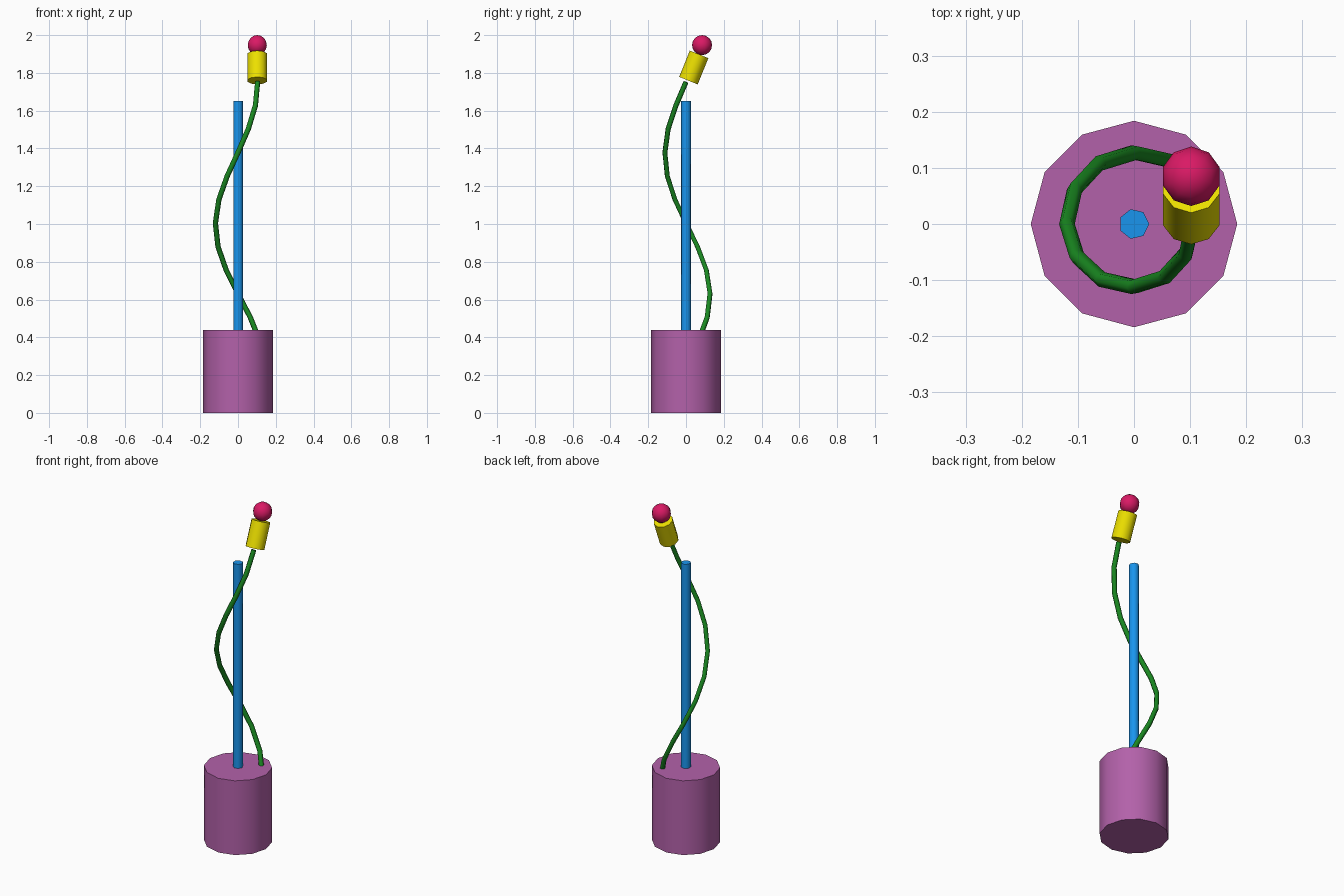
import bpy
from math import radians, pi, sin, cos
from mathutils import Vector

if "Cube" in bpy.data.objects:
    bpy.data.objects.remove(bpy.data.objects["Cube"])


def finish(name, color, angle=60):
    ob = bpy.context.object
    ob.name = name
    mat = bpy.data.materials.new(name + "_colour")
    mat.diffuse_color = (*color, 1)
    mat.use_nodes = True
    mat.node_tree.nodes["Principled BSDF"].inputs["Base Color"].default_value = mat.diffuse_color
    ob.data.materials.append(mat)
    bpy.ops.object.shade_smooth_by_angle(angle=radians(angle))
    return ob


def prism(name, sides, radius, bottom, length, color, tilt=0.0):
    """Cylinder with a vertex on +Y, tilted towards +Y about its bottom centre."""
    axis = Vector((0, sin(tilt), cos(tilt)))
    bpy.ops.mesh.primitive_cylinder_add(
        vertices=sides, radius=radius, depth=length,
        location=Vector(bottom) + axis * length / 2, rotation=(-tilt, 0, 0))
    return finish(name, color), axis


# Pot
prism("pot", 12, 0.184, (0, 0, 0), 0.44, (0.45, 0.12, 0.40))

# Support pole, seven sided with one vertex on +X
pole, _ = prism("support_pole", 7, 0.027, (0, 0, 0.40), 1.25, (0.01, 0.30, 0.85))
pole.rotation_euler.z = -pi / 2

# Vine: narrowing helix, one point every 30 degrees
curve = bpy.data.curves.new("vine", 'CURVE')
curve.dimensions = '3D'
curve.bevel_depth = 0.014
curve.bevel_resolution = 1
curve.use_fill_caps = True
spline = curve.splines.new('POLY')
spline.points.add(11)
for i, p in enumerate(spline.points):
    deg = 30 * (i + 1)
    a, r = radians(deg), 0.135 - 0.031 * deg / 360
    p.co = (r * cos(a), r * sin(a), 0.257 + 1.495 * deg / 360, 1)
vine = bpy.data.objects.new("vine", curve)
bpy.context.collection.objects.link(vine)
bpy.ops.object.select_all(action='DESELECT')
vine.select_set(True)
bpy.context.view_layer.objects.active = vine
bpy.ops.object.convert(target='MESH')
finish("vine", (0.01, 0.25, 0.015), 65)

# Flower cup at the vine tip, following the vine direction
tip = Vector((0.102, 0.013, 1.759))
_, axis = prism("flower_cup", 10, 0.053, tip, 0.15, (0.85, 0.75, 0.0), radians(22))

# Flower bud
bpy.ops.mesh.primitive_uv_sphere_add(segments=10, ring_count=8, radius=0.053,
                                     location=(0.102, 0.085, 1.947))
finish("flower_bud", (0.70, 0.01, 0.13))
